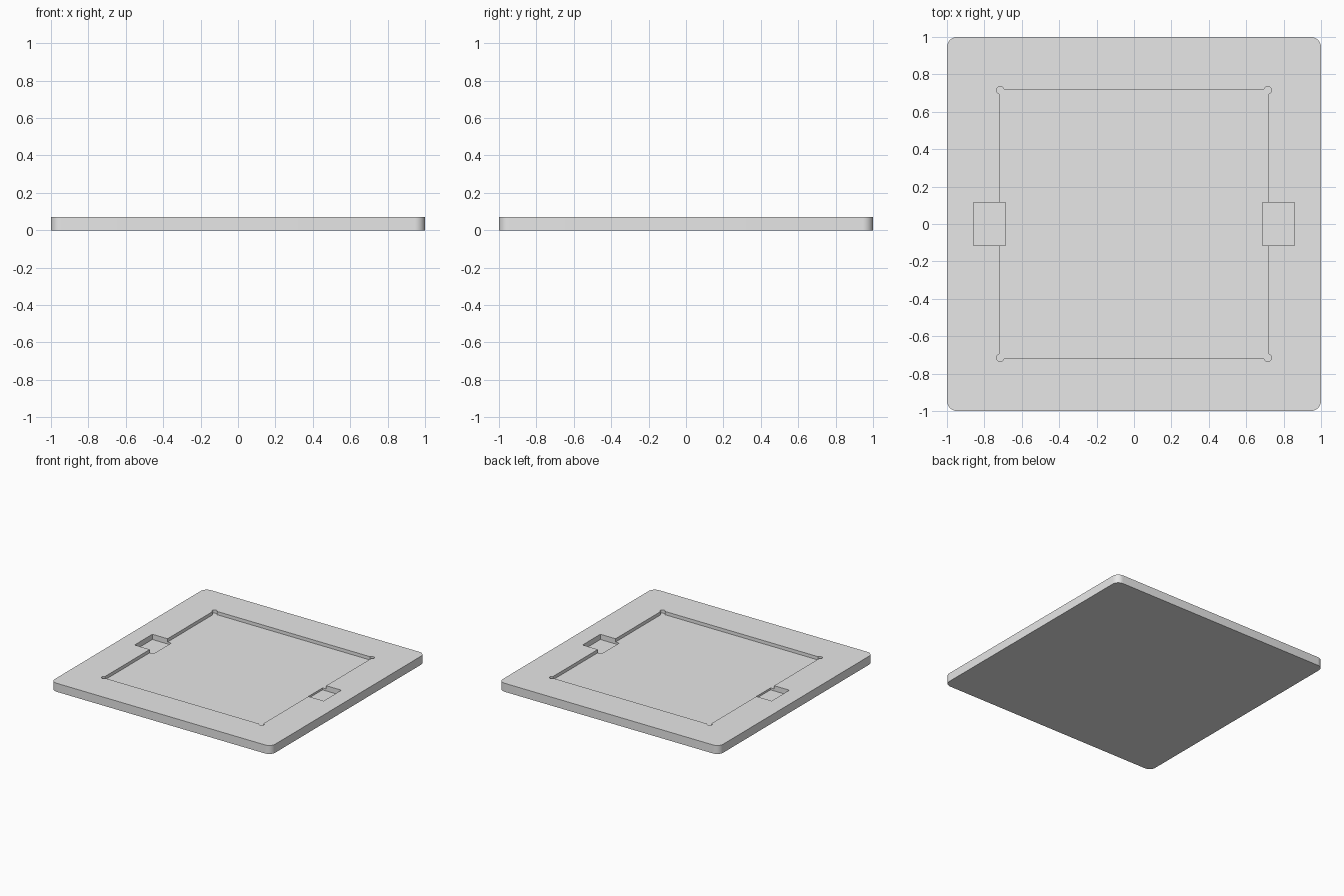
import bpy
import bmesh
from math import acos, cos, pi, radians, sin

THICK = 0.07
RECESS_DEPTH = 0.027
NOTCH_DEPTH = 0.043

cube = bpy.data.objects.get("Cube")
if cube:
    bpy.data.objects.remove(cube, do_unlink=True)

grey = bpy.data.materials.new("light grey")
grey.use_nodes = True
colour = (0.8, 0.8, 0.8, 1)
grey.diffuse_color = colour
grey.node_tree.nodes["Principled BSDF"].inputs["Base Color"].default_value = colour


def corner_outline(centre, radius, start, end, steps):
    """Closed square outline with the same arc at each of its four corners."""
    points = []
    for quarter in range(4):
        c, s = cos(quarter * pi / 2), sin(quarter * pi / 2)
        for i in range(steps + 1):
            a = start + (end - start) * i / steps
            x, y = centre + radius * cos(a), centre + radius * sin(a)
            points.append((c * x - s * y, s * x + c * y))
    return points


def prism(name, outline, bottom, top):
    """Solid made by extruding a counter-clockwise outline upwards."""
    bm = bmesh.new()
    base = bm.faces.new([bm.verts.new((x, y, bottom)) for x, y in outline])
    lid = bmesh.ops.extrude_face_region(bm, geom=[base])["geom"]
    bmesh.ops.translate(bm, vec=(0, 0, top - bottom),
                        verts=[v for v in lid if isinstance(v, bmesh.types.BMVert)])
    bmesh.ops.recalc_face_normals(bm, faces=bm.faces)
    mesh = bpy.data.meshes.new(name)
    bm.to_mesh(mesh)
    bm.free()
    mesh.materials.append(grey)
    obj = bpy.data.objects.new(name, mesh)
    bpy.context.collection.objects.link(obj)
    return obj


def cut(target, cutter):
    mod = target.modifiers.new(cutter.name, "BOOLEAN")
    mod.operation = "DIFFERENCE"
    mod.solver = "EXACT"
    mod.object = cutter
    bpy.context.view_layer.objects.active = target
    bpy.ops.object.modifier_apply(modifier=mod.name)
    bpy.data.objects.remove(cutter, do_unlink=True)


# Square plate with rounded corners
plate = prism("base_plate", corner_outline(0.945, 0.055, 0, pi / 2, 10), 0, THICK)

# Shallow square recess with round corner reliefs
half, centre, radius = 0.72, 0.715, 0.02
meet = acos((half - centre) / radius)
recess = corner_outline(centre, radius, -meet, pi / 2 + meet, 16)
cut(plate, prism("recess_cutter", recess, THICK - RECESS_DEPTH, THICK + 0.1))

# Deeper finger notches on both sides
for side in (-1, 1):
    x1, x2 = sorted((side * 0.687, side * 0.858))
    notch = [(x1, -0.115), (x2, -0.115), (x2, 0.115), (x1, 0.115)]
    cut(plate, prism("notch_cutter", notch, THICK - NOTCH_DEPTH, THICK + 0.1))

# Smooth the rounded corners, keep the edges crisp
bpy.ops.object.select_all(action="DESELECT")
plate.select_set(True)
bpy.context.view_layer.objects.active = plate
bpy.ops.object.shade_smooth_by_angle(angle=radians(30))
